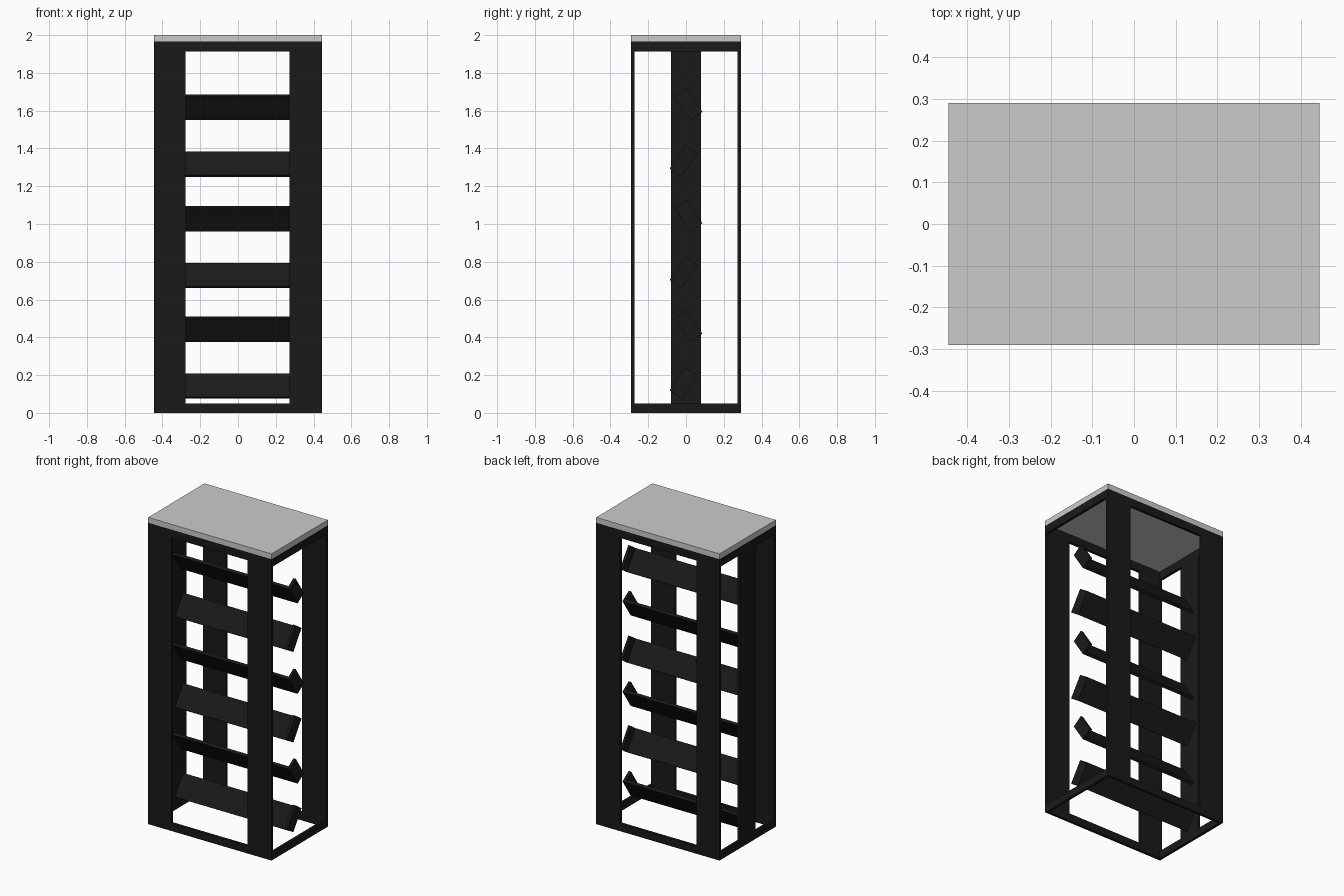
import bpy
from math import sin, cos, radians

if "Cube" in bpy.data.objects:
    bpy.data.objects.remove(bpy.data.objects["Cube"])

black = bpy.data.materials.new("black_metal")
black.diffuse_color = (0.01, 0.01, 0.01, 1)
black.use_nodes = True
black.node_tree.nodes["Principled BSDF"].inputs["Base Color"].default_value = black.diffuse_color


def mesh(name, verts, faces, mat=black):
    me = bpy.data.meshes.new(name)
    me.from_pydata(verts, [], faces)
    if mat:
        me.materials.append(mat)
    ob = bpy.data.objects.new(name, me)
    bpy.context.collection.objects.link(ob)
    return ob


def prism(name, quad, x0, x1, mat=black):
    """Extrude a y-z quad (counter-clockwise seen from +x) along x."""
    verts = [(x, y, z) for x in (x0, x1) for y, z in quad]
    faces = [(3, 2, 1, 0), (4, 5, 6, 7)]
    faces += [(i, (i + 1) % 4, (i + 1) % 4 + 4, i + 4) for i in range(4)]
    return mesh(name, verts, faces, mat)


def box(name, x, y, z, mat=black):
    quad = [(y[0], z[0]), (y[1], z[0]), (y[1], z[1]), (y[0], z[1])]
    return prism(name, quad, x[0], x[1], mat)


W, D, T = 0.445, 0.29, 0.017
TOP = 1.965

# Grey top board
box("top_board", (-W, W), (-D, D), (TOP, 2.0), None)

# Front and back upright panels, with rails at top and bottom
for side, y in (("front", (-D, -D + T)), ("back", (D - T, D))):
    box(side + "_left_panel", (-W, -0.278), y, (0, TOP))
    box(side + "_right_panel", (0.272, W), y, (0, TOP))
    box(side + "_bottom_rail", (-0.278, 0.272), y, (0, 0.05))
    box(side + "_top_rail", (-0.278, 0.272), y, (1.912, TOP))

# Side rails closing the two rings
for side, x in (("left", (-W, -W + T)), ("right", (W - T, W))):
    box(side + "_bottom_rail", x, (-D + T, D - T), (0, 0.05))
    box(side + "_top_rail", x, (-D + T, D - T), (1.912, TOP))

# Post on the left side that carries the shelves
box("left_post", (-W, -W + T), (-0.08, 0.08), (0.05, 1.912))


def tilted(y0, z0, length, thick, angle, flip):
    """Tilted rectangle from its lowest corner, mirrored in y when flip is -1."""
    c, s = cos(angle), sin(angle)
    pts = [(0, 0), (length * c, length * s),
           (length * c - thick * s, length * s + thick * c),
           (-thick * s, thick * c)]
    pts = [(flip * (y0 + y), z0 + z) for y, z in pts]
    return pts if flip == 1 else pts[::-1]


# Cantilevered tilted shelves, alternating direction, with a raised end lip
A = radians(56)
for i, z in enumerate((0.075, 0.375, 0.66, 0.96, 1.25, 1.55)):
    flip = 1 if i % 2 == 0 else -1
    prism(f"shelf_{i + 1}", tilted(-0.022, z, 0.15, 0.018, A, flip), -W + T, 0.398)
    prism(f"shelf_end_lip_{i + 1}", tilted(-0.022, z, 0.15, 0.078, A, flip), 0.398, 0.415)
